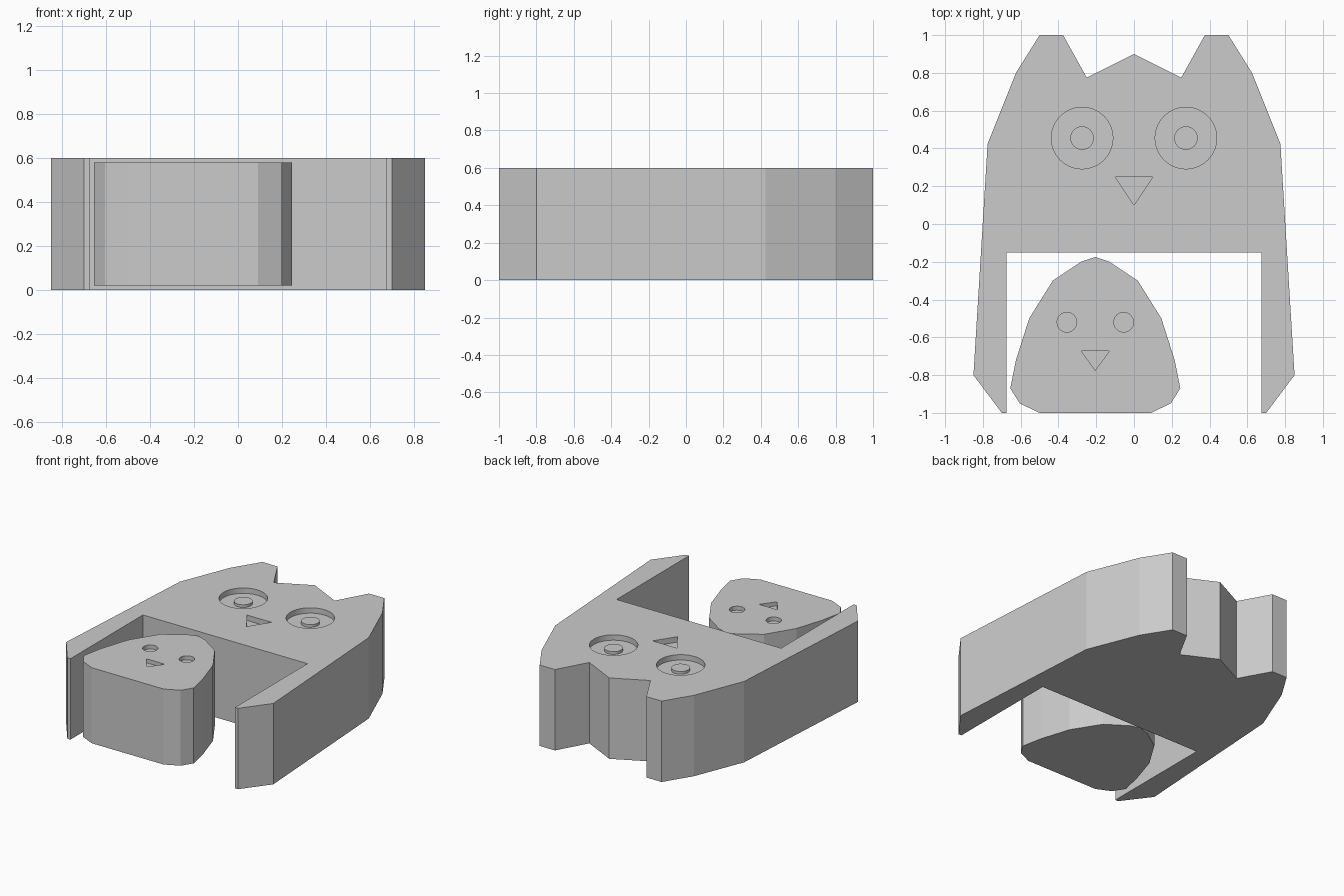
import bpy, bmesh
from math import cos, sin, tau

if "Cube" in bpy.data.objects:
    bpy.data.objects.remove(bpy.data.objects["Cube"])


def prism(name, pts, z0, z1):
    """Extrude a closed outline from z0 to z1."""
    bm = bmesh.new()
    face = bm.faces.new([bm.verts.new((x, y, z0)) for x, y in pts])
    top = bmesh.ops.extrude_face_region(bm, geom=[face])["geom"]
    for v in top:
        if isinstance(v, bmesh.types.BMVert):
            v.co.z = z1
    bmesh.ops.recalc_face_normals(bm, faces=bm.faces[:])
    if not any(f.normal.z < -0.9 for f in bm.faces):
        bm.faces.new([v for v in bm.verts if v.co.z == z0])
    bmesh.ops.recalc_face_normals(bm, faces=bm.faces[:])
    me = bpy.data.meshes.new(name)
    bm.to_mesh(me)
    bm.free()
    ob = bpy.data.objects.new(name, me)
    bpy.context.collection.objects.link(ob)
    return ob


def circle(cx, cy, r, n=64):
    return [(cx + r * cos(tau * i / n), cy + r * sin(tau * i / n)) for i in range(n)]


def mirrored(half, cx=0):
    """Complete a left half outline, skipping points on the axis."""
    return half + [(2 * cx - x, y) for x, y in reversed(half) if abs(x - cx) > 1e-6]


def carve(body, pts, top, depth):
    """Sink an outline into the top face of a body."""
    cutter = prism("cutter", pts, top - depth, top + 0.1)
    cutter.hide_render = True
    mod = body.modifiers.new("carve", "BOOLEAN")
    mod.operation, mod.solver, mod.object = "DIFFERENCE", "EXACT", cutter
    bpy.context.view_layer.objects.active = body
    bpy.ops.object.modifier_apply(modifier=mod.name)
    bpy.data.objects.remove(cutter)


# Large owl with an arch between its wings
owl_half = [(-0.675, -0.15), (-0.675, -1), (-0.70, -1), (-0.85, -0.8),
            (-0.775, 0.425), (-0.625, 0.8), (-0.5, 1), (-0.375, 1),
            (-0.25, 0.775), (0, 0.9)]
owl = prism("large_owl_body", mirrored(owl_half), 0, 0.6)
for side, x in (("left", -0.275), ("right", 0.275)):
    carve(owl, circle(x, 0.455, 0.163), 0.6, 0.04)
    prism(side + "_pupil", circle(x, 0.455, 0.062), 0.555, 0.58)
carve(owl, [(-0.1, 0.25), (0, 0.1), (0.1, 0.25)], 0.6, 0.04)

# Small owl tucked under the left wing
cx = -0.205
chick_half = [(-0.5, -1), (-0.605, -0.95), (-0.655, -0.87), (-0.625, -0.72),
              (-0.555, -0.5), (-0.43, -0.3), (-0.28, -0.2), (cx, -0.175)]
chick = prism("small_owl_body", mirrored(chick_half, cx), 0.02, 0.58)
for x in (cx - 0.15, cx + 0.15):
    carve(chick, circle(x, -0.52, 0.052, 48), 0.58, 0.03)
carve(chick, [(cx - 0.075, -0.672), (cx, -0.775), (cx + 0.075, -0.672)], 0.58, 0.03)
